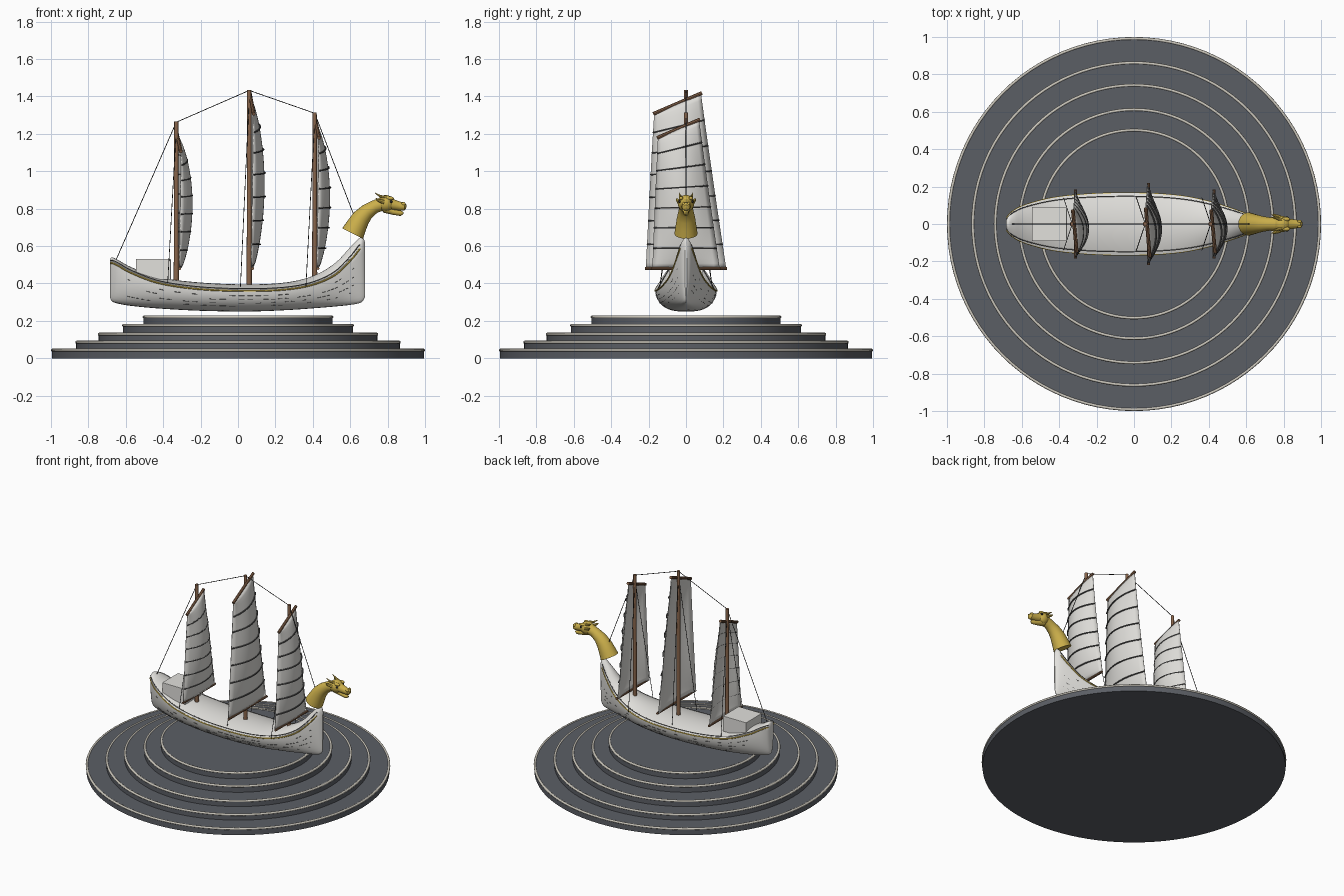
import bpy, bmesh, math, random
from mathutils import Vector

random.seed(4)
if "Cube" in bpy.data.objects:
    bpy.data.objects.remove(bpy.data.objects["Cube"])


def material(name, rgb):
    m = bpy.data.materials.new(name)
    m.use_nodes = True
    m.diffuse_color = (*rgb, 1)
    m.node_tree.nodes["Principled BSDF"].inputs["Base Color"].default_value = (*rgb, 1)
    return m


SLATE = material("slate", (0.105, 0.113, 0.13))
TRIM = material("pale stone", (0.6, 0.57, 0.5))
WHITE = material("hull white", (0.76, 0.75, 0.72))
SAIL = material("sail cloth", (0.72, 0.71, 0.68))
GOLD = material("gold", (0.6, 0.43, 0.07))
WOOD = material("brown wood", (0.25, 0.13, 0.07))
GREY = material("dark grey", (0.09, 0.09, 0.09))
BLACK = material("rope black", (0.02, 0.02, 0.02))


def finish(name, bm, mat, angle=40):
    bmesh.ops.recalc_face_normals(bm, faces=bm.faces)
    me = bpy.data.meshes.new(name)
    bm.to_mesh(me)
    bm.free()
    me.materials.append(mat)
    me.shade_smooth()
    me.set_sharp_from_angle(angle=math.radians(angle))
    ob = bpy.data.objects.new(name, me)
    bpy.context.collection.objects.link(ob)
    return ob


def loft(bm, rings):
    """Skin closed rings of points and cap both ends."""
    rows = [[bm.verts.new(p) for p in ring] for ring in rings]
    n = len(rows[0])
    for a, b in zip(rows, rows[1:]):
        for i in range(n):
            j = (i + 1) % n
            bm.faces.new((a[i], a[j], b[j], b[i]))
    bm.faces.new(rows[0][::-1])
    bm.faces.new(rows[-1])


def tubes(name, paths, mat, sides=8):
    """Round tubes along paths of (x, y, z, radius)."""
    bm = bmesh.new()
    for path in paths:
        pts = [Vector(p[:3]) for p in path]
        whole = (pts[-1] - pts[0]).normalized()
        ref = Vector((0, 0, 1)) if abs(whole.y) > 0.7 else Vector((0, 1, 0))
        rings = []
        for i, p in enumerate(pts):
            t = pts[min(i + 1, len(pts) - 1)] - pts[max(i - 1, 0)]
            u = t.cross(ref).normalized()
            v = t.cross(u).normalized()
            angles = [math.tau * k / sides for k in range(sides)]
            rings.append([p + path[i][3] * (u * math.cos(q) + v * math.sin(q)) for q in angles])
        loft(bm, rings)
    return finish(name, bm, mat)


def ball(name, centre, size, mat):
    bm = bmesh.new()
    bmesh.ops.create_uvsphere(bm, u_segments=20, v_segments=12, radius=1)
    for v in bm.verts:
        v.co = Vector(centre) + Vector([a * b for a, b in zip(v.co, size)])
    return finish(name, bm, mat)


# Stepped round plinth with pale rims
low = 0
for k, (r, top) in enumerate([(1, .048), (.87, .09), (.75, .133), (.62, .18), (.51, .225)]):
    tubes(f"plinth_step_{k + 1}", [[(0, 0, low, r - .005), (0, 0, top, r - .005)]], SLATE, 96)
    bpy.ops.mesh.primitive_torus_add(major_radius=r - .008, minor_radius=.008, major_segments=96,
                                     minor_segments=8, location=(0, 0, top - .004))
    rim = bpy.context.object
    rim.name = f"plinth_rim_{k + 1}"
    rim.data.materials.append(TRIM)
    rim.data.shade_smooth()
    low = top

# Hull stations: x, half width, keel, deck edge, deck crown
STATIONS = [(-.685, .012, .33, .51, .52), (-.675, .04, .305, .52, .54), (-.64, .073, .292, .505, .525),
            (-.57, .105, .28, .465, .487), (-.42, .142, .266, .408, .433), (-.2, .162, .254, .375, .405),
            (.05, .164, .25, .366, .395), (.25, .15, .257, .373, .405), (.4, .12, .267, .4, .44),
            (.52, .083, .277, .455, .51), (.61, .05, .287, .545, .605), (.66, .026, .3, .61, .648),
            (.68, .006, .33, .6, .62)]


def station(s):
    """Smoothly interpolate the stations, s from zero to one."""
    f = s * (len(STATIONS) - 1)
    i = min(int(f), len(STATIONS) - 2)
    t = f - i
    a, b, c, d = (STATIONS[min(max(i + k, 0), len(STATIONS) - 1)] for k in (-1, 0, 1, 2))
    return [q + t / 2 * (r - p + t * (2 * p - 5 * q + 4 * r - w + t * (3 * (q - r) + w - p)))
            for p, q, r, w in zip(a, b, c, d)]


def side_point(s, a, side=1, out=0.0):
    """Point on the hull side; a runs from keel to deck edge."""
    x, w, keel, edge, _ = station(s)
    q = a * math.pi / 2
    return (x, side * (w * math.sin(q) ** .7 + out), keel + (edge - keel) * (1 - math.cos(q)))


def deck_point(s, f, side=1):
    x, w, _, edge, crown = station(s)
    return (x, side * w * f, edge + (crown - edge) * (1 - f * f))


rings = []
for i in range(61):
    s = i / 60
    half = [side_point(s, k / 10) for k in range(11)] + [deck_point(s, 1 - k / 6) for k in range(1, 7)]
    rings.append(half + [(x, -y, z) for x, y, z in half[-2:0:-1]])
bm = bmesh.new()
loft(bm, rings)
finish("hull", bm, WHITE)

# Gold edge line, deck border and broken plank seams on both sides
steps = [.06 + .84 * i / 50 for i in range(51)]
tubes("gold_edge_line", [[(*side_point(s, .97, d), .0045) for s in steps] for d in (-1, 1)], GOLD, 6)
tubes("deck_border", [[(*deck_point(s, .9, d), .003) for s in steps] for d in (-1, 1)], GREY, 6)
seams = []
for d in (-1, 1):
    for a in (.46, .58, .7, .82):
        for i in range(14, 52):
            if random.random() < .4:
                seams.append([(*side_point((i + k / 3) / 60, a, d), .0016) for k in range(3)])
tubes("plank_seams", seams, GREY, 4)

# Stern cabin
bpy.ops.mesh.primitive_cube_add(size=1, location=(-.452, 0, .475))
cabin = bpy.context.object
cabin.name = "stern_cabin"
cabin.scale = (.185, .18, .11)
cabin.data.materials.append(WHITE)
bevel = cabin.modifiers.new("soft_edges", "BEVEL")
bevel.width = .006
bevel.segments = 2


def rig(label, mx, top, yard, foot, head_left, head_right):
    """One mast with a battened sail, yard, boom and shrouds."""
    rise = (head_right - head_left) * .43

    def cloth(u, v, lift=0.0):
        left = -foot + (foot + head_left) * v
        right = foot + (head_right - foot) * v
        y = left + (right - left) * u
        z = .48 + (yard - .48) * v + rise * (u * (head_right - head_left) + head_left) \
            / (head_right - head_left) * v ** 3
        belly = .062 * math.sin(math.pi * v) ** .7 + .006
        x = mx + .014 + belly * (1 - (2 * u - 1) ** 2) + .02 * v * (.5 - u)
        return (x + lift, y, z)

    tubes(label + "_mast", [[(mx, 0, .37, .014), (mx, 0, top, .011)]], WOOD, 12)
    bm = bmesh.new()
    nu, nv = 12, 28
    grid = [[bm.verts.new(cloth(i / nu, min(j / nv, .9999))) for i in range(nu + 1)] for j in range(nv + 1)]
    for j in range(nv):
        for i in range(nu):
            bm.faces.new((grid[j][i], grid[j][i + 1], grid[j + 1][i + 1], grid[j + 1][i]))
    sail = finish(label + "_sail", bm, SAIL)
    thick = sail.modifiers.new("thickness", "SOLIDIFY")
    thick.thickness = .005
    battens = [[(*cloth(k / 12, v / 7, .004), .0045) for k in range(13)] for v in range(1, 7)]
    tubes(label + "_battens", battens, GREY, 6)
    spars = [[(*cloth(-.02, .9999), .01), (*cloth(1.02, .9999), .01)],
             [(mx + .018, -foot - .005, .48, .008), (mx + .018, foot + .005, .48, .008)]]
    tubes(label + "_spars", spars, WOOD, 8)
    tubes(label + "_shrouds", [[(mx, 0, top - .03, .002), (mx - .047, d * .14, .385, .002)]
                               for d in (-1, 1)], BLACK, 5)


rig("aft", -.33, 1.265, 1.17, .18, -.145, .07)
rig("main", .06, 1.435, 1.382, .215, -.17, .08)
rig("fore", .41, 1.315, 1.245, .18, -.15, .07)

# Stay running over the mast tops from stern to figurehead
stay = [(-.65, .53), (-.33, 1.262), (.06, 1.432), (.41, 1.31), (.625, .75)]
tubes("stay", [[(a[0], 0, a[1], .0022), (b[0], 0, b[1], .0022)] for a, b in zip(stay, stay[1:])], BLACK, 5)

# Dragon figurehead
neck = [(.613, .667, .062), (.632, .705, .056), (.658, .75, .049), (.69, .784, .041),
        (.73, .81, .035), (.77, .825, .036)]
tubes("dragon_neck", [[(x, 0, z, r) for x, z, r in neck]], GOLD, 20)
ball("dragon_head", (.79, 0, .828), (.047, .044, .045), GOLD)
tubes("dragon_snout", [[(.79, 0, .83, .038), (.835, 0, .82, .028), (.87, 0, .812, .023),
                        (.89, 0, .812, .022), (.9, 0, .811, .01)]], GOLD, 14)
tubes("dragon_jaw", [[(.785, 0, .803, .026), (.83, 0, .782, .015), (.87, 0, .775, .014),
                      (.885, 0, .777, .005)]], GOLD, 12)
for d, label in ((1, "left"), (-1, "right")):
    ball(f"{label}_nostril", (.885, d * .013, .825), (.012, .009, .01), GOLD)
    ball(f"{label}_brow", (.812, d * .026, .855), (.022, .012, .01), GOLD)
    ball(f"{label}_eye", (.818, d * .034, .838), (.008, .006, .008), BLACK)
    tubes(f"{label}_horn", [[(.79, d * .022, .86, .01), (.76, d * .032, .866, .007),
                             (.732, d * .036, .885, .001)]], GOLD, 8)
    tubes(f"{label}_ear", [[(.78, d * .036, .835, .012), (.75, d * .046, .845, .008),
                            (.735, d * .05, .857, .001)]], GOLD, 8)
